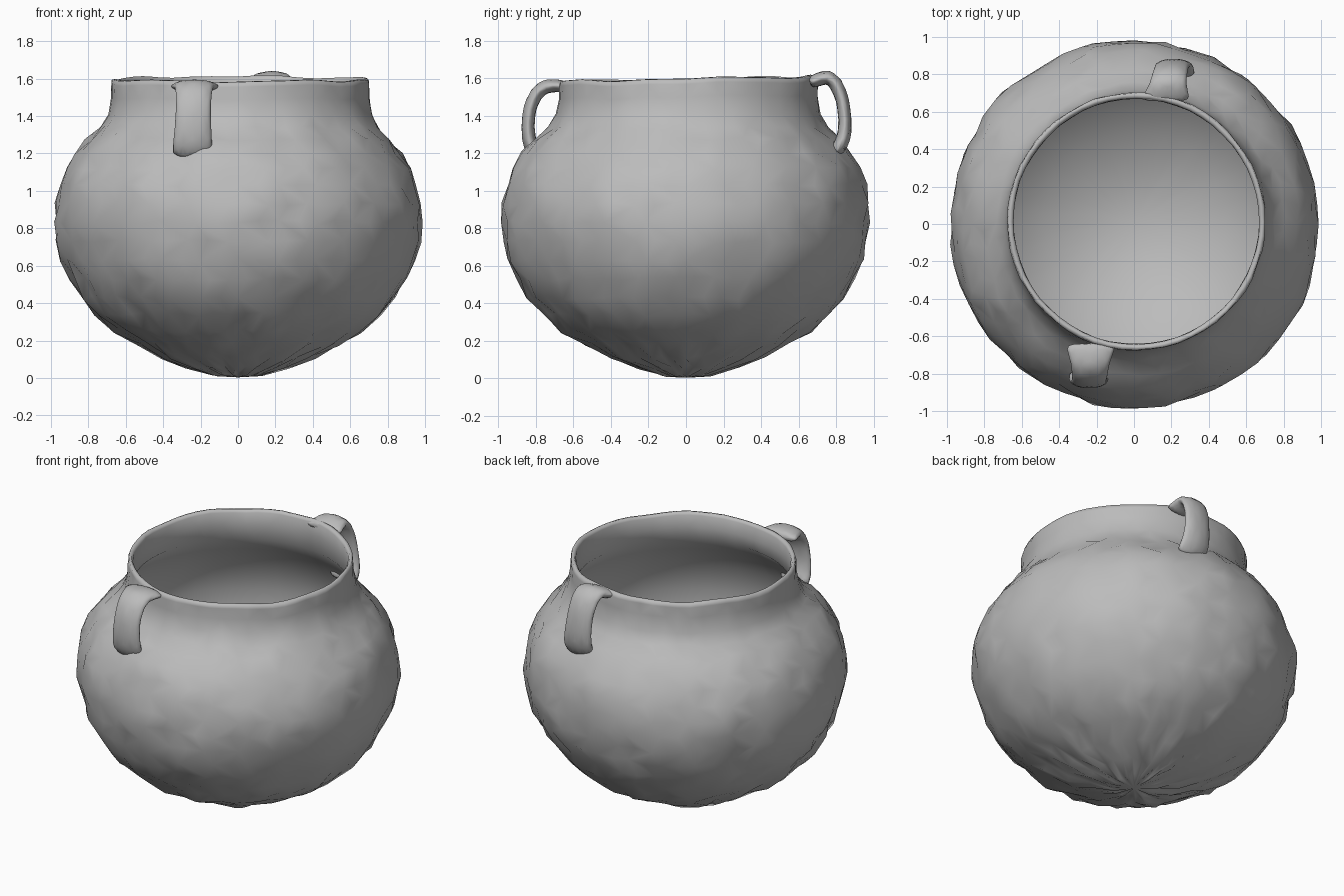
import bpy, bmesh, math, random
from mathutils import Vector, noise

random.seed(4)
if "Cube" in bpy.data.objects:
    bpy.data.objects.remove(bpy.data.objects["Cube"], do_unlink=True)

clay = bpy.data.materials.new("grey_clay")
clay.use_nodes = True
GREY = (0.5, 0.5, 0.5, 1)
clay.diffuse_color = GREY
clay.node_tree.nodes["Principled BSDF"].inputs["Base Color"].default_value = GREY


def finish(name, bm):
    bmesh.ops.recalc_face_normals(bm, faces=bm.faces)
    mesh = bpy.data.meshes.new(name)
    bm.to_mesh(mesh)
    bm.free()
    mesh.materials.append(clay)
    obj = bpy.data.objects.new(name, mesh)
    bpy.context.collection.objects.link(obj)
    for p in mesh.polygons:
        p.use_smooth = True
    return obj


def skin(bm, rings):
    """Bridge successive closed rings, splitting quads in alternating directions."""
    for i, (a, b) in enumerate(zip(rings, rings[1:])):
        n = len(a)
        for j in range(n):
            k = (j + 1) % n
            q = [a[j], a[k], b[k], b[j]]
            if (i + j) % 2:
                q = q[1:] + q[:1]
            bm.faces.new((q[0], q[1], q[2]))
            bm.faces.new((q[0], q[2], q[3]))


# Pot: outer wall up to the rim, then down the inner wall (radius, height)
OUTER = [(0.13, 0.02), (0.27, 0.06), (0.41, 0.11), (0.54, 0.18), (0.66, 0.25),
         (0.76, 0.34), (0.84, 0.43), (0.9, 0.53), (0.945, 0.63), (0.97, 0.73),
         (0.983, 0.83), (0.98, 0.93), (0.96, 1.03), (0.925, 1.12), (0.875, 1.2),
         (0.81, 1.28), (0.745, 1.34), (0.705, 1.41), (0.69, 1.5), (0.69, 1.57)]
RIM = [(0.685, 1.595), (0.668, 1.598), (0.656, 1.58)]
INNER = [(0.655, 1.5), (0.66, 1.41)] + [
    (r - 0.05, z + 0.02) for r, z in reversed(OUTER[1:16:2])]
SEGMENTS = 56


def build_pot():
    bm = bmesh.new()
    rings = []
    rows = OUTER + RIM + INNER
    for i, (r, z) in enumerate(rows):
        outside = i < len(OUTER)
        body = outside and z < 1.38
        # fewer bumps on the neck and the inside
        fine = 0.013 if body else (0.004 if outside else 0.002)
        broad = 0.012 if body else 0.004
        shift = 0.012 if z > 1.3 else 0.0
        ring = []
        for j in range(SEGMENTS):
            a = math.tau * (j + 0.5 * (i % 2) * body) / SEGMENTS
            d = Vector((math.cos(a), math.sin(a), 0))
            p = d * r + Vector((shift, shift, z))
            bump = broad * noise.noise(p * 4) + fine * random.uniform(-1, 1)
            p += d * bump * min(1, r / 0.3)
            if body:
                p.z += random.uniform(-0.012, 0.012)
            if z > 1.45:
                # uneven lip, a little higher toward the back
                p.z += 0.014 * d.y + 0.02 * noise.noise(Vector((d.x * 2, d.y * 2, 3)))
            ring.append(bm.verts.new(p))
        rings.append(ring)
    skin(bm, rings)
    # close the outer and inner bottoms
    for ring, z in ((rings[0], 0.003), (rings[-1], 0.06)):
        tip = bm.verts.new((0, 0, z))
        for j in range(SEGMENTS):
            bm.faces.new((ring[j], ring[(j + 1) % SEGMENTS], tip))
    return finish("pot_body", bm)


# Strap handles: each station is (distance out, height, half width, half thickness)
def build_handle(name, x_top, x_low, side, stations):
    bm = bmesh.new()
    rings = []
    count = len(stations)
    pts = [Vector((x_top + (x_low - x_top) * i / (count - 1), side * s[0], s[1]))
           for i, s in enumerate(stations)]
    for i, (out, z, half, thick) in enumerate(stations):
        tangent = (pts[min(i + 1, count - 1)] - pts[max(i - 1, 0)]).normalized()
        across = Vector((1, 0, 0))
        normal = tangent.cross(across).normalized()
        ring = []
        for j in range(12):
            a = math.tau * j / 12
            ring.append(bm.verts.new(pts[i] + across * half * math.cos(a)
                                     + normal * thick * math.sin(a)))
        rings.append(ring)
    skin(bm, rings)
    bm.faces.new(rings[0])
    bm.faces.new(rings[-1])
    obj = finish(name, bm)
    mod = obj.modifiers.new("soften", "SUBSURF")
    mod.levels = mod.render_levels = 1
    return obj


build_pot()
build_handle("front_handle", -0.23, -0.245, -1, [
    (0.635, 1.555, 0.14, 0.03), (0.69, 1.562, 0.125, 0.036), (0.75, 1.558, 0.105, 0.04),
    (0.8, 1.52, 0.098, 0.038), (0.835, 1.44, 0.096, 0.036), (0.845, 1.34, 0.1, 0.036),
    (0.835, 1.25, 0.108, 0.04), (0.79, 1.18, 0.11, 0.04)])
build_handle("back_handle", 0.165, 0.225, 1, [
    (0.655, 1.575, 0.14, 0.03), (0.7, 1.592, 0.12, 0.038), (0.755, 1.61, 0.1, 0.042),
    (0.8, 1.575, 0.096, 0.04), (0.835, 1.49, 0.094, 0.036), (0.85, 1.38, 0.096, 0.036),
    (0.845, 1.28, 0.105, 0.04), (0.79, 1.19, 0.11, 0.04)])
